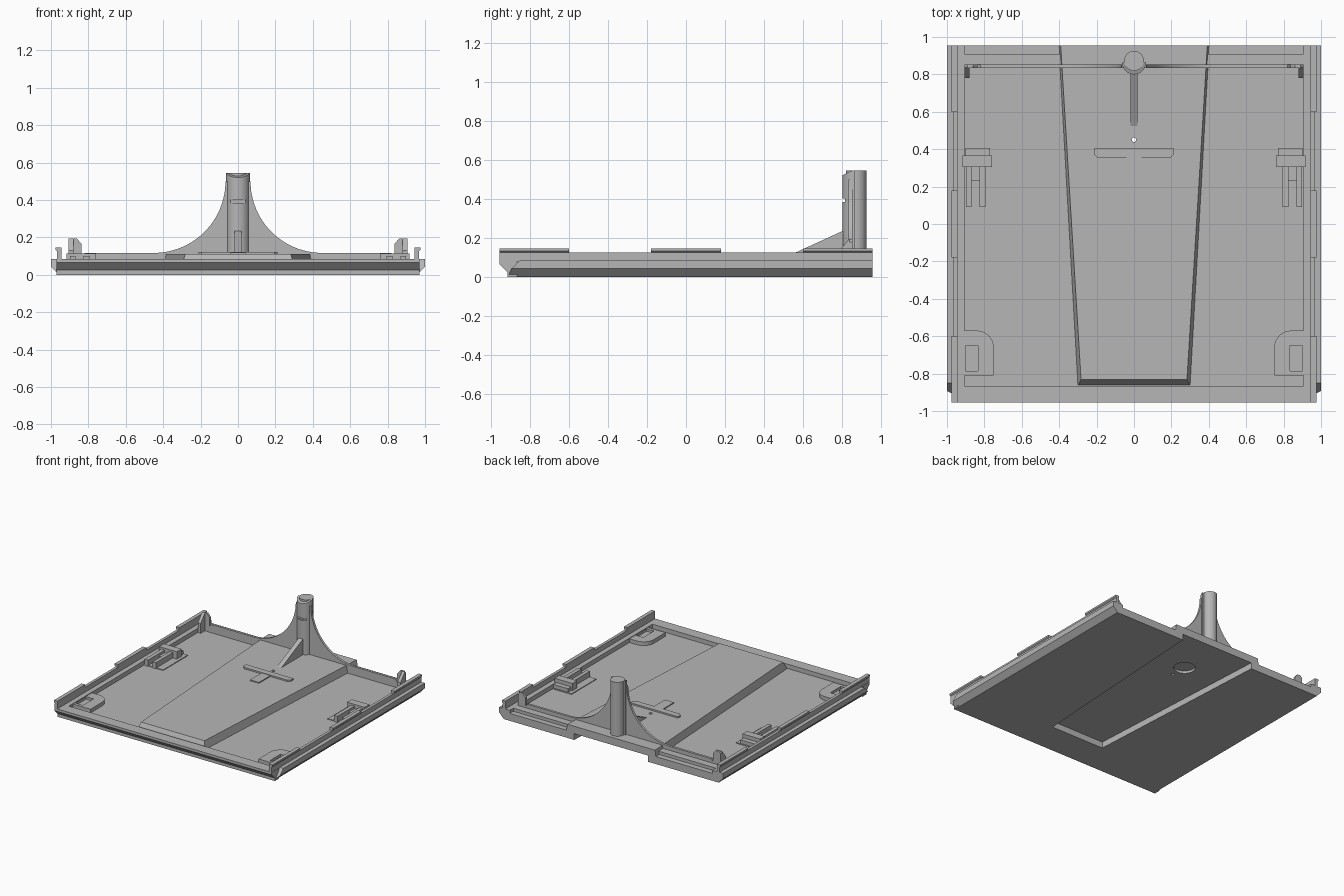
import bpy, bmesh, math

if "Cube" in bpy.data.objects:
    bpy.data.objects.remove(bpy.data.objects["Cube"])

grey = bpy.data.materials.new("plain_grey")
grey.diffuse_color = (0.47, 0.47, 0.47, 1)
grey.use_nodes = True
grey.node_tree.nodes["Principled BSDF"].inputs["Base Color"].default_value = grey.diffuse_color


def finish(name, bm):
    bmesh.ops.recalc_face_normals(bm, faces=bm.faces[:])
    me = bpy.data.meshes.new(name)
    bm.to_mesh(me)
    bm.free()
    me.materials.append(grey)
    ob = bpy.data.objects.new(name, me)
    bpy.context.collection.objects.link(ob)
    return ob


def prism(name, pts, axis, a, b, top=None, rule=None):
    """Extrude a 2D outline along an axis; 'top' gives a different end outline."""
    def place(p, h):
        u, v = p
        return {'x': (h, u, v), 'y': (u, h, v), 'z': (u, v, h)}[axis]
    bm = bmesh.new()
    lo = [bm.verts.new(place(p, a)) for p in pts]
    hi = [bm.verts.new(place(p, b)) for p in (top or pts)]
    bm.faces.new(lo)
    bm.faces.new(hi)
    n = len(pts)
    for i in range(n):
        j = (i + 1) % n
        bm.faces.new((lo[i], lo[j], hi[j], hi[i]))
    if rule:
        for v in bm.verts:
            rule(v.co)
    return finish(name, bm)


def box(name, x0, x1, y0, y1, z0, z1):
    return prism(name, [(x0, y0), (x1, y0), (x1, y1), (x0, y1)], 'z', z0, z1)


def arc(cx, cy, r, a0, a1, n):
    return [(cx + r * math.cos(math.radians(a0 + (a1 - a0) * i / n)),
             cy + r * math.sin(math.radians(a0 + (a1 - a0) * i / n))) for i in range(n + 1)]


def cut(ob, cutter):
    m = ob.modifiers.new("cut", 'BOOLEAN')
    m.operation = 'DIFFERENCE'
    m.solver = 'EXACT'
    m.object = cutter
    bpy.context.view_layer.objects.active = ob
    bpy.ops.object.modifier_apply(modifier=m.name)
    bpy.data.objects.remove(cutter)


def smooth(ob):
    bpy.ops.object.select_all(action='DESELECT')
    ob.select_set(True)
    bpy.context.view_layer.objects.active = ob
    bpy.ops.object.shade_smooth_by_angle(angle=math.radians(30))


# Floor with tapered channel open at the back underneath
prism("floor", [(-.96, -.915), (.96, -.915), (.96, .955), (.33, .955), (.24, -.65),
                (-.24, -.65), (-.33, .955), (-.96, .955)], 'z', 0, .05)

# Raised tapered panel above the channel, with hole and round pocket
panel = prism("raised_panel", [(-.30, -.862), (.30, -.862), (.402, .955), (-.402, .955)], 'z', .05, .11,
              top=[(-.283, -.832), (.283, -.832), (.392, .955), (-.392, .955)])
cut(panel, prism("hole_cutter", arc(0, .45, .012, 0, 345, 23), 'z', 0, .2))
cut(panel, prism("pocket_cutter", arc(0, .58, .08, 0, 352.5, 47), 'z', 0, .07))

# Front rim with undercut
prism("front_rim", [(-.915, 0), (-.915, .025), (-.955, .065), (-.955, .085), (-.865, .085), (-.865, 0)],
      'x', -.97, .97)

# Back ledges either side of the panel
box("back_ledge", -.96, .96, .84, .91, .05, .085)
box("back_step", -.96, .96, .91, .955, .05, .06)


def slope_front(co):
    if co.y < 0:
        co.y = max(-.915, -.85 - (.085 - co.z))


for s, side in ((-1, "left"), (1, "right")):
    def bx(name, x0, x1, *rest):
        box(side + "_" + name, min(s * x0, s * x1), max(s * x0, s * x1), *rest)

    # Outer ledge, chamfered below and sloped at the front
    prism(side + "_ledge", [(s * .94, 0), (s * .958, 0), (s, .043), (s, .085), (s * .94, .085)],
          'y', -.9, .955, rule=slope_front)
    bx("inner_rim", .905, .955, -.9, .955, .03, .085)
    bx("thin_wall", .945, .968, -.955, .955, .08, .125)
    # Hooked rail clips
    for i, (y0, y1) in enumerate(((-.955, -.6), (-.18, .18), (.6, .955))):
        prism(f"{side}_clip_{i}", [(s * .945, .12), (s * .962, .12), (s * .976, .133),
                                   (s * .976, .147), (s * .945, .147)], 'y', y0, y1)
    # Back corner post and its brace
    prism(side + "_corner_post", [(s * .905, .05), (s * .905, .18), (s * .89, .195), (s * .862, .195),
                                  (s * .837, .165), (s * .837, .05)], 'y', .835, .852)
    prism(side + "_post_brace", [(.78, .05), (.78, .13), (.836, .195), (.836, .05)],
          'x', s * .88, s * .905)
    # Latch: base, cross bar, legs and stop
    bx("latch_base", .735, .905, .095, .41, .045, .056)
    bx("latch_bar", .76, .918, .305, .365, .05, .115)
    bx("latch_stop", .77, .9, .365, .405, .05, .085)
    bx("latch_leg_outer", .868, .898, .09, .31, .05, .1)
    bx("latch_leg_inner", .795, .825, .09, .31, .05, .1)
    bx("latch_web", .82, .87, .23, .31, .05, .08)
    # Rounded corner pad with slot
    pad = [(s * x, y) for x, y in [(.91, -.81), (.75, -.81)] + arc(.84, -.66, .09, 180, 90, 8) + [(.91, -.57)]]
    pad_ob = prism(side + "_corner_pad", pad, 'z', .045, .08)
    cut(pad_ob, box("slot_cutter", min(s * .835, s * .902), max(s * .835, s * .902),
                    -.785, -.65, .06, .2))

# Back wall sweeping up into a fin
half = [(.85, .085), (.82, .117), (.45, .117)] + arc(.45, .5, .383, 270, 180, 24)[1:]
fin = prism("back_fin", [(.85, .05)] + half + [(-x, z) for x, z in reversed(half)] + [(-.85, .05)],
            'y', .833, .852)
smooth(fin)

# Pillar: round rear column and wider front half with slanted top
smooth(prism("pillar_rear", arc(0, .872, .053, 0, 352.5, 47), 'z', .10, .545))


def slant_top(co):
    if co.z > .3:
        co.z = .545 - max(0, .85 - co.y) * .5


front = prism("pillar_front", arc(0, .864, .064, 180, 360, 24), 'z', .10, .545, rule=slant_top)
cut(front, box("notch_cutter", -.04, .04, .75, .815, .385, .402))
smooth(front)

# Sloping rib in front of the pillar
prism("pillar_rib", [(.52, .1), (.52, .108), (.56, .125), (.8, .235), (.83, .235), (.83, .1)], 'x', -.019, .019)

# T-shaped stop on the panel
prism("stop_bar", [(-.195, .355), (.195, .355), (.212, .372), (.212, .405), (-.212, .405), (-.212, .372)],
      'z', .1, .122)
box("stop_stem", -.04, .04, .21, .36, .1, .118)
